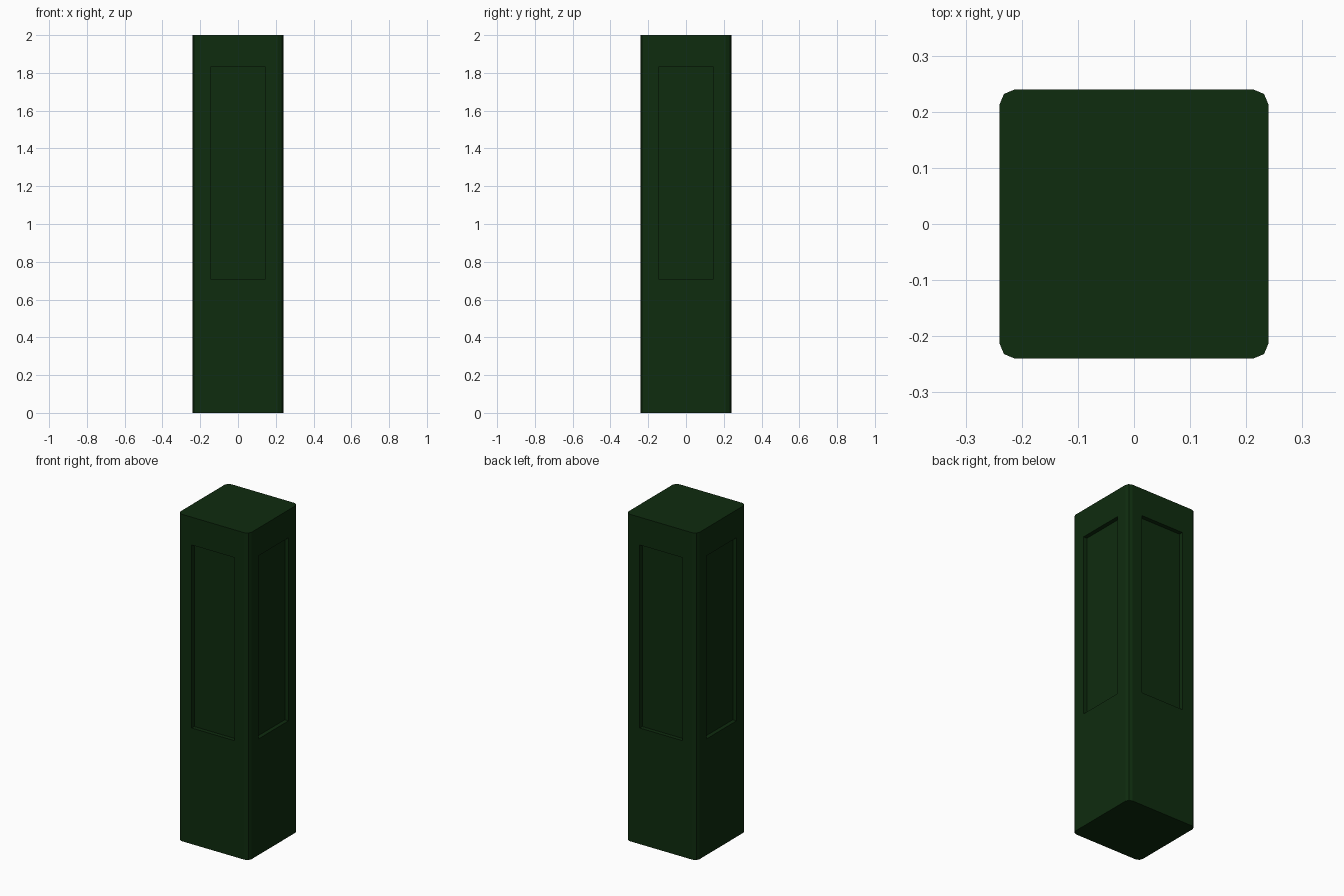
import bpy
import bmesh
from mathutils import Matrix, Vector

default = bpy.data.objects.get("Cube")
if default:
    bpy.data.objects.remove(default, do_unlink=True)

HALF, HEIGHT = 0.24, 2.0
PANEL_HALF, PANEL_LOW, PANEL_HIGH, PANEL_DEPTH = 0.145, 0.71, 1.83, 0.025

# Single dark green paint
green = bpy.data.materials.new("dark_green")
green.use_nodes = True
colour = (0.0045, 0.025, 0.0045, 1)
green.diffuse_color = colour
green.node_tree.nodes["Principled BSDF"].inputs["Base Color"].default_value = colour

# Square post with rounded upright corners
bm = bmesh.new()
bmesh.ops.create_cube(bm, size=1, matrix=Matrix.Translation((0, 0, HEIGHT / 2))
                      @ Matrix.Diagonal((HALF * 2, HALF * 2, HEIGHT, 1)))
uprights = [e for e in bm.edges if abs(e.verts[0].co.z - e.verts[1].co.z) > 1]
bmesh.ops.bevel(bm, geom=uprights, offset=0.028, segments=2, profile=0.5,
                affect='EDGES')
bm.normal_update()

# Sunken rectangular panel on each of the four sides
sides = [f for f in bm.faces
         if abs(f.normal.z) < 0.1 and max(abs(f.normal.x), abs(f.normal.y)) > 0.99]
for face in sides:
    normal = face.normal.copy()
    across = Vector((0, 0, 1)).cross(normal)
    bmesh.ops.inset_individual(bm, faces=[face], thickness=0.03)
    for v in face.verts:
        side = PANEL_HALF if v.co.dot(across) > 0 else -PANEL_HALF
        v.co = normal * HALF + across * side
        v.co.z = 0
    # Loop order is kept by pairing each corner with its outer neighbour
    for v in face.verts:
        outer = next(e.other_vert(v) for e in v.link_edges if e not in face.edges)
        v.co.z = PANEL_HIGH if outer.co.z > HEIGHT / 2 else PANEL_LOW
    floor = bmesh.ops.extrude_discrete_faces(bm, faces=[face])["faces"][0]
    bmesh.ops.translate(bm, verts=floor.verts, vec=-normal * PANEL_DEPTH)

bmesh.ops.recalc_face_normals(bm, faces=bm.faces)
mesh = bpy.data.meshes.new("panelled_post")
bm.to_mesh(mesh)
bm.free()
mesh.materials.append(green)
post = bpy.data.objects.new("panelled_post", mesh)
bpy.context.collection.objects.link(post)
